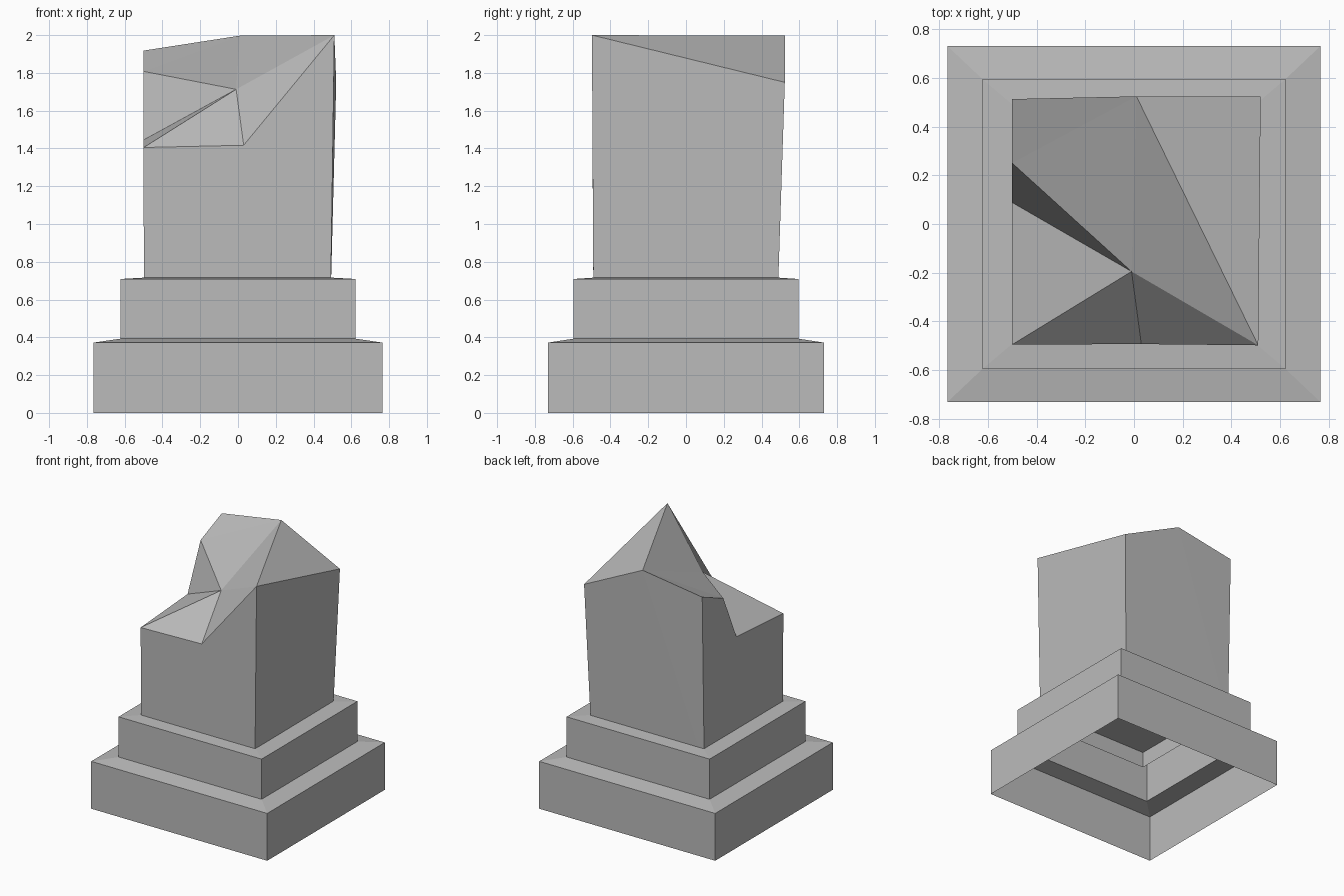
import bpy
import bmesh

old = bpy.data.objects.get("Cube")
if old:
    bpy.data.objects.remove(old, do_unlink=True)

# One plain stone colour
stone = bpy.data.materials.new("grey_stone")
stone.use_nodes = True
GREY = (0.5, 0.5, 0.5, 1.0)
stone.diffuse_color = GREY
stone.node_tree.nodes["Principled BSDF"].inputs["Base Color"].default_value = GREY


def make_object(name, bm):
    mesh = bpy.data.meshes.new(name)
    bm.to_mesh(mesh)
    bm.free()
    mesh.materials.append(stone)
    obj = bpy.data.objects.new(name, mesh)
    bpy.context.collection.objects.link(obj)
    return obj


def ring(bm, hx, hy, z):
    return [bm.verts.new((sx * hx, sy * hy, z))
            for sx, sy in ((-1, -1), (1, -1), (1, 1), (-1, 1))]


def bridge(bm, low, high):
    for i in range(4):
        j = (i + 1) % 4
        bm.faces.new((low[i], low[j], high[j], high[i]))


# Stepped plinth: hollow below, with slightly sloping ledges
bm = bmesh.new()
profile = [(0.765, 0.73, 0), (0.765, 0.73, 0.372), (0.622, 0.595, 0.393),
           (0.622, 0.595, 0.709), (0.498, 0.49, 0.716)]
rings = [ring(bm, *p) for p in profile]
for low, high in zip(rings, rings[1:]):
    bridge(bm, low, high)
bm.faces.new(rings[-1])
make_object("stepped_plinth", bm)

# Broken pillar: open shaft sunk into the plinth, with a fractured top
points = {
    "base_fl": (-0.498, -0.49, 0.59), "base_fr": (0.49, -0.49, 0.59),
    "base_br": (0.485, 0.485, 0.59), "base_bl": (-0.498, 0.485, 0.59),
    "front_left": (-0.5, -0.495, 1.405), "front_notch": (0.03, -0.493, 1.417),
    "front_peak": (0.51, -0.498, 2.0), "back_right": (0.52, 0.523, 1.75),
    "back_peak": (0.01, 0.524, 1.997), "back_left": (-0.5, 0.513, 1.918),
    "side_high": (-0.5, 0.25, 1.808), "side_low": (-0.5, 0.088, 1.445),
    "hollow": (-0.01, -0.195, 1.713),
}
faces = [
    # shaft sides
    "base_fl base_fr front_peak front_notch front_left",
    "base_fr base_br back_right front_peak",
    "base_br base_bl back_peak back_right",
    "base_bl back_left back_peak",
    "base_bl base_fl front_left side_low side_high back_left",
    # fractured top
    "front_peak back_right back_peak",
    "front_peak back_peak hollow",
    "back_peak side_high hollow",
    "back_peak back_left side_high",
    "side_high side_low hollow",
    "side_low front_left hollow",
    "front_left front_notch hollow",
    "front_notch front_peak hollow",
]
bm = bmesh.new()
verts = {name: bm.verts.new(co) for name, co in points.items()}
for names in faces:
    bm.faces.new([verts[n] for n in names.split()])
make_object("broken_pillar", bm)
